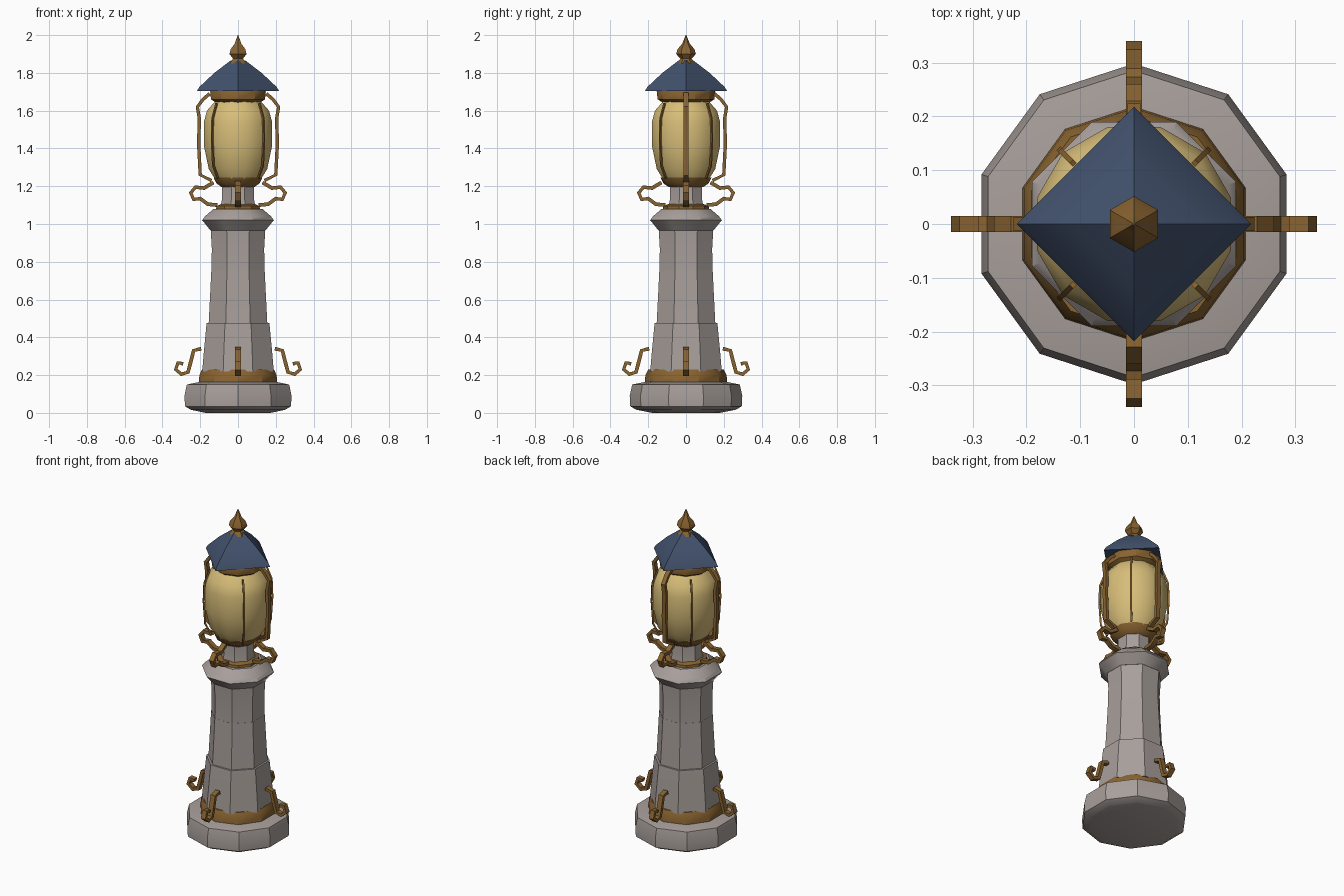
import bpy, bmesh, math
from mathutils import Vector, Matrix

if "Cube" in bpy.data.objects:
    bpy.data.objects.remove(bpy.data.objects["Cube"])


def material(name, rgb):
    m = bpy.data.materials.new(name)
    m.diffuse_color = (*rgb, 1)
    m.use_nodes = True
    m.node_tree.nodes["Principled BSDF"].inputs["Base Color"].default_value = m.diffuse_color
    return m


STONE = material("warm grey stone", (0.39, 0.345, 0.325))
BRASS = material("dark brass", (0.25, 0.125, 0.03))
GLASS = material("amber glass", (0.68, 0.51, 0.19))
SLATE = material("blue slate", (0.055, 0.085, 0.155))


def finish(bm, name, mat, angle=35):
    bmesh.ops.recalc_face_normals(bm, faces=bm.faces)
    me = bpy.data.meshes.new(name)
    bm.to_mesh(me)
    bm.free()
    ob = bpy.data.objects.new(name, me)
    bpy.context.collection.objects.link(ob)
    me.materials.append(mat)
    bpy.ops.object.select_all(action='DESELECT')
    ob.select_set(True)
    bpy.context.view_layer.objects.active = ob
    bpy.ops.object.shade_smooth_by_angle(angle=math.radians(angle))
    return ob


def lathe(name, mat, profile, sides=8, turn=0.5, angle=35):
    """Faceted turned part from (radius, height) points, capped at both ends."""
    bm = bmesh.new()
    rings = []
    for r, z in profile:
        rings.append([bm.verts.new((r * math.cos(2 * math.pi * (i + turn) / sides),
                                    r * math.sin(2 * math.pi * (i + turn) / sides), z))
                      for i in range(sides)])
    for a, b in zip(rings, rings[1:]):
        for i in range(sides):
            j = (i + 1) % sides
            bm.faces.new((a[i], a[j], b[j], b[i]))
    bm.faces.new(rings[0])
    bm.faces.new(rings[-1])
    return finish(bm, name, mat, angle)


def strap(name, mat, path, width, thick, angles):
    """Flat strap along a (radius, height) path, repeated around the axis."""
    bm = bmesh.new()
    pts = [Vector((r, 0, z)) for r, z in path]
    for deg in angles:
        rot = Matrix.Rotation(math.radians(deg), 3, 'Z')
        rings = []
        for i, p in enumerate(pts):
            t = (pts[min(i + 1, len(pts) - 1)] - pts[max(i - 1, 0)]).normalized()
            n = Vector((-t.z, 0, t.x)) * thick / 2
            s = Vector((0, width / 2, 0))
            rings.append([bm.verts.new(rot @ (p + q)) for q in (n + s, n - s, -n - s, s - n)])
        for a, b in zip(rings, rings[1:]):
            for k in range(4):
                bm.faces.new((a[k], a[(k + 1) % 4], b[(k + 1) % 4], b[k]))
        bm.faces.new(rings[0])
        bm.faces.new(rings[-1])
    return finish(bm, name, mat)


# Stone plinth and column drums
lathe("plinth", STONE, [(0.26, 0.015), (0.295, 0.035), (0.298, 0.09), (0.285, 0.15), (0.21, 0.165)], 10)
lathe("plinth_foot", STONE, [(0.18, 0.0), (0.26, 0.016)], 10)
lathe("lower_drum", STONE, [(0.205, 0.22), (0.195, 0.33), (0.18, 0.475)], 8)
lathe("middle_drum", STONE, [(0.168, 0.475), (0.16, 0.62), (0.153, 0.752)], 8)
lathe("upper_drum", STONE, [(0.152, 0.752), (0.15, 0.87), (0.157, 0.98)], 8)
lathe("capital", STONE, [(0.157, 0.965), (0.205, 1.02), (0.19, 1.04), (0.14, 1.08)], 8)
lathe("neck", STONE, [(0.105, 1.07), (0.092, 1.13), (0.092, 1.225)], 8)

# Brass bands
lathe("base_band", BRASS, [(0.218, 0.16), (0.215, 0.20), (0.20, 0.23)], 10)
lathe("neck_band", BRASS, [(0.125, 1.055), (0.12, 1.095), (0.095, 1.105)], 10)
lathe("lantern_seat", BRASS, [(0.09, 1.195), (0.12, 1.215), (0.135, 1.245)], 10)
lathe("lantern_crown", BRASS, [(0.12, 1.64), (0.15, 1.66), (0.155, 1.70), (0.15, 1.71)], 10)

# Glass lamp body
lathe("lamp_glass", GLASS, [(0.12, 1.23), (0.16, 1.29), (0.186, 1.41), (0.187, 1.54),
                            (0.17, 1.60), (0.12, 1.655)], 12)

# Brass lamp bars, curling out under the eaves
strap("lamp_bars", BRASS, [(0.14, 1.23), (0.20, 1.26), (0.208, 1.42), (0.205, 1.56),
                           (0.215, 1.62), (0.185, 1.66), (0.15, 1.69)],
      0.026, 0.018, [0, 90, 180])
strap("thin_lamp_bars", BRASS, [(0.15, 1.24), (0.185, 1.31), (0.194, 1.45), (0.19, 1.56), (0.16, 1.64)],
      0.010, 0.010, [45, 135, 225, 315])

# Four sided roof with corners on the axes, hollow underneath
lathe("roof", SLATE, [(0.145, 1.712), (0.218, 1.703), (0.205, 1.725), (0.125, 1.80), (0.04, 1.865)], 4, 0, 20)

# Brass finial
lathe("finial", BRASS, [(0.05, 1.85), (0.03, 1.875), (0.052, 1.90), (0.045, 1.925),
                        (0.02, 1.955), (0.002, 2.0)], 6)

# Scroll brackets around the foot and the neck
quarter = [0, 90, 180, 270]
strap("foot_scrolls", BRASS, [(0.195, 0.34), (0.235, 0.33), (0.25, 0.27), (0.265, 0.215), (0.30, 0.205),
                              (0.33, 0.23), (0.318, 0.265), (0.29, 0.26)], 0.03, 0.02, quarter)
strap("neck_scrolls", BRASS, [(0.11, 1.10), (0.16, 1.105), (0.20, 1.135), (0.235, 1.13), (0.25, 1.165),
                              (0.225, 1.195), (0.18, 1.19), (0.13, 1.22)], 0.03, 0.02, quarter)
